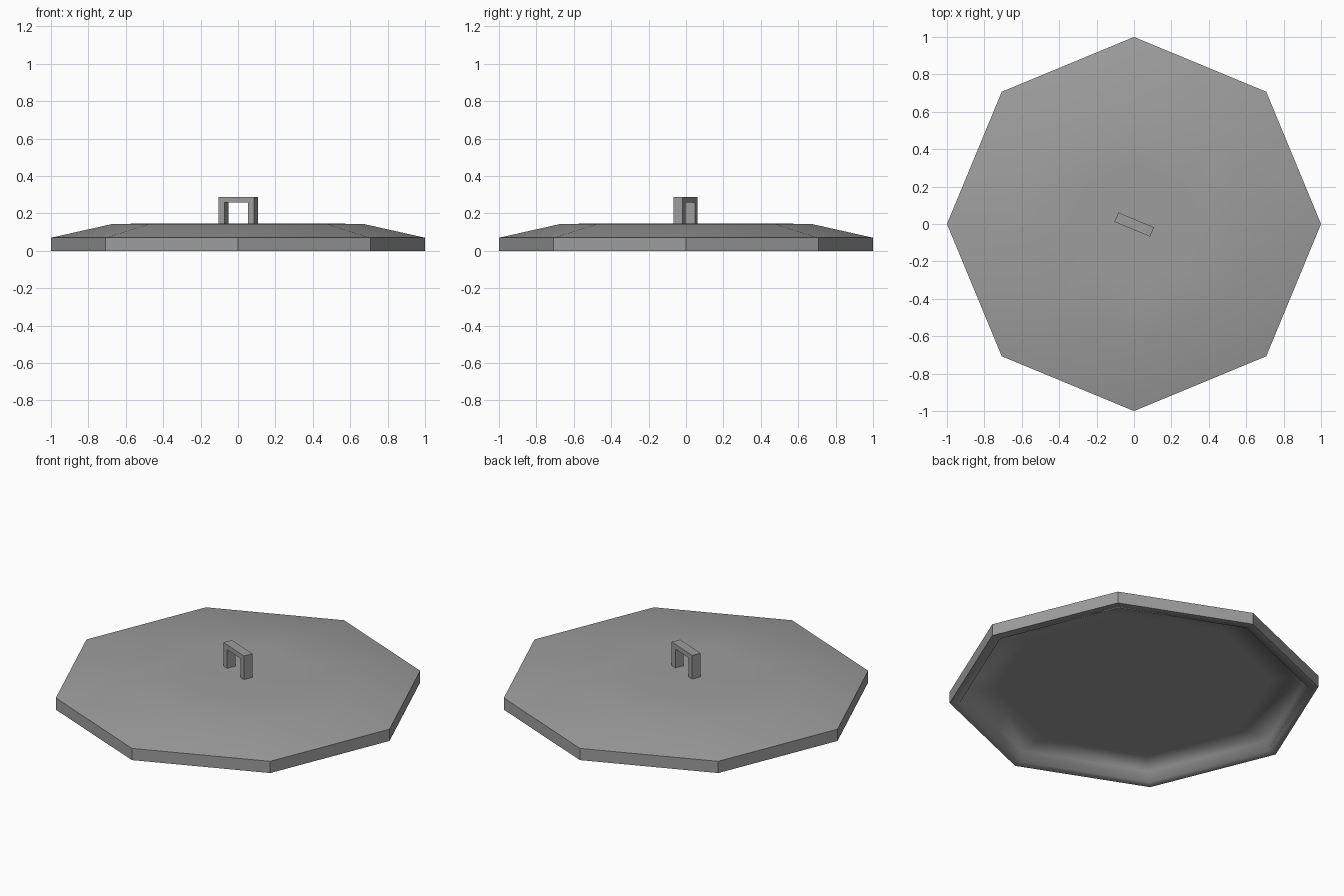
import bpy, bmesh, math
from mathutils import Matrix, Vector

if "Cube" in bpy.data.objects:
    bpy.data.objects.remove(bpy.data.objects["Cube"])

SIDES = 8
grey = bpy.data.materials.new("grey_metal")
grey.diffuse_color = (0.34, 0.34, 0.34, 1)
grey.use_nodes = True
grey.node_tree.nodes["Principled BSDF"].inputs["Base Color"].default_value = grey.diffuse_color


def finish(bm, name):
    bmesh.ops.recalc_face_normals(bm, faces=bm.faces)
    mesh = bpy.data.meshes.new(name)
    bm.to_mesh(mesh)
    bm.free()
    mesh.materials.append(grey)
    obj = bpy.data.objects.new(name, mesh)
    bpy.context.collection.objects.link(obj)
    return obj


# Lid: octagonal cap with a recessed flat underside,
# profile as (radius, height) from top centre to inner centre
profile = [(0.33, 0.147), (0.67, 0.144), (1.0, 0.07), (1.0, 0.0),
           (0.945, 0.0), (0.945, 0.067), (0.75, 0.068)]
bm = bmesh.new()
rings = [[bm.verts.new((r * math.cos(math.tau * k / SIDES),
                        r * math.sin(math.tau * k / SIDES), z))
          for k in range(SIDES)] for r, z in profile]
top = bm.verts.new((0, 0, 0.147))
ceiling = bm.verts.new((0, 0, 0.068))
for k in range(SIDES):
    n = (k + 1) % SIDES
    for a, b in zip(rings, rings[1:]):
        bm.faces.new((a[k], b[k], b[n], a[n]))
    bm.faces.new((top, rings[0][k], rings[0][n]))
    bm.faces.new((ceiling, rings[-1][n], rings[-1][k]))
# Smooth surfaces, with crisp edges around the outer rim
for f in bm.faces:
    f.smooth = True
rim = set(rings[2] + rings[3])
for e in bm.edges:
    if e.verts[0] in rim and e.verts[1] in rim:
        e.smooth = False
finish(bm, "lid")

# Handle: square arch extruded across its width, turned to line up with the rim
L, IN, BASE, UNDER, TOP, W = 0.103, 0.067, 0.142, 0.259, 0.288, 0.054
arch = [(-L, BASE), (-IN, BASE), (-IN, UNDER), (IN, UNDER),
        (IN, BASE), (L, BASE), (L, TOP), (-L, TOP)]
bm = bmesh.new()
face = bm.faces.new([bm.verts.new((x, -W / 2, z)) for x, z in arch])
ext = bmesh.ops.extrude_face_region(bm, geom=[face])
bmesh.ops.translate(bm, vec=Vector((0, W, 0)),
                    verts=[g for g in ext["geom"] if isinstance(g, bmesh.types.BMVert)])
bm.transform(Matrix.Translation((0.001, -0.003, 0)) @ Matrix.Rotation(math.radians(-22.5), 4, 'Z'))
finish(bm, "handle")
